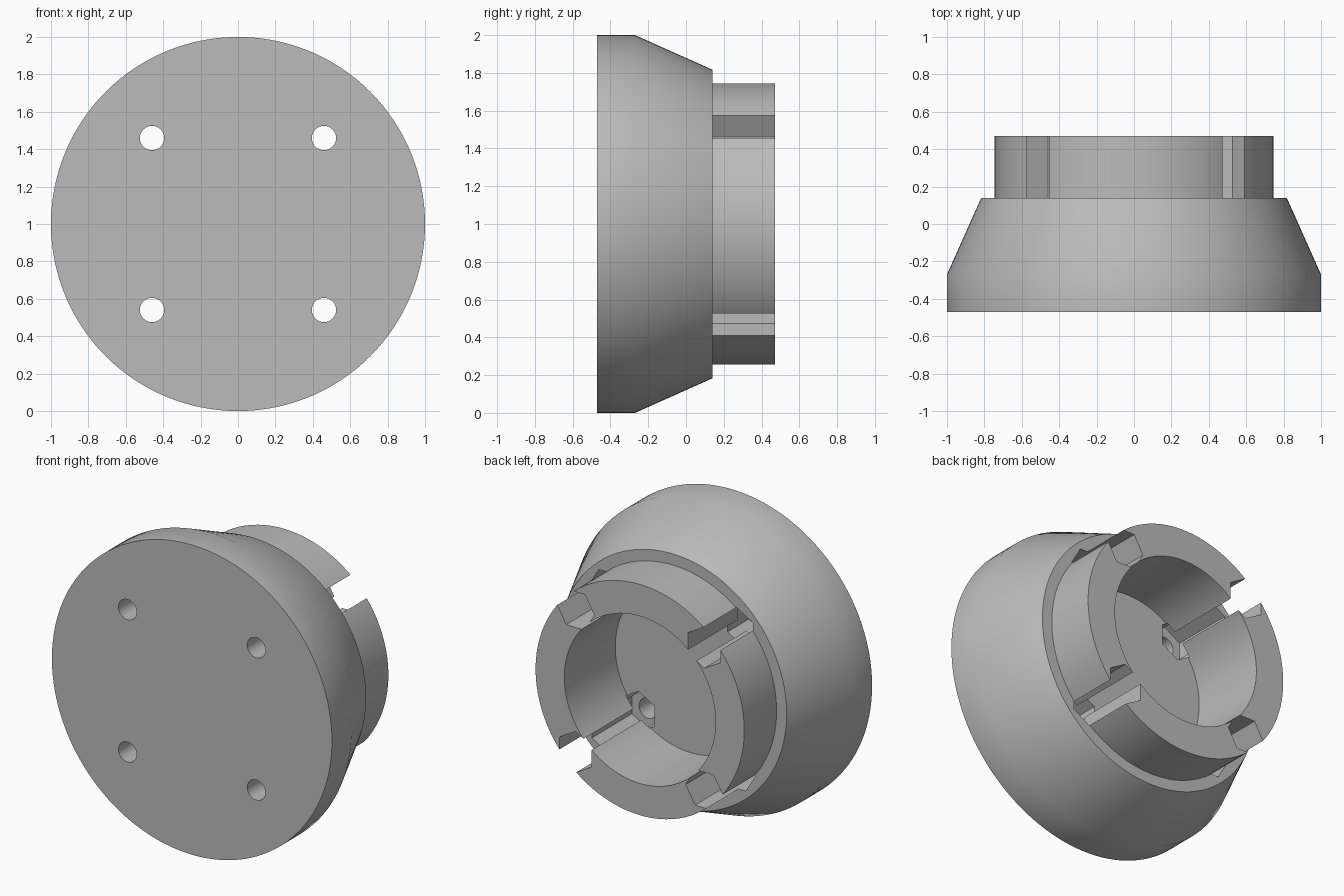
import bpy, bmesh, math
from mathutils import Matrix, Vector

cube = bpy.data.objects.get("Cube")
if cube:
    bpy.data.objects.remove(cube, do_unlink=True)

AXIS_Z = 1.0                     # height of the central axis
FRONT, BACK, FLOOR = -0.47, 0.47, -0.05
SEGMENTS = 128

grey = bpy.data.materials.new("plain grey")
grey.use_nodes = True
colour = (0.5, 0.5, 0.5, 1)
grey.diffuse_color = colour
grey.node_tree.nodes["Principled BSDF"].inputs["Base Color"].default_value = colour


def finish(bm, name):
    bmesh.ops.recalc_face_normals(bm, faces=bm.faces)
    mesh = bpy.data.meshes.new(name)
    bm.to_mesh(mesh)
    bm.free()
    mesh.materials.append(grey)
    obj = bpy.data.objects.new(name, mesh)
    bpy.context.collection.objects.link(obj)
    return obj


def turned(name, profile):
    """Closed solid turned around the y axis from (radius, y) points."""
    bm = bmesh.new()
    rings = []
    for r, y in profile:
        angles = [2 * math.pi * i / SEGMENTS for i in range(SEGMENTS)]
        rings.append([bm.verts.new((r * math.cos(a), y, AXIS_Z + r * math.sin(a)))
                      for a in angles])
    for low, high in zip(rings, rings[1:]):
        for i in range(SEGMENTS):
            j = (i + 1) % SEGMENTS
            bm.faces.new((low[i], low[j], high[j], high[i]))
    bm.faces.new(rings[0])
    bm.faces.new(rings[-1])
    return finish(bm, name)


def prisms(name, sides, radius, reach, y0, y1):
    """Four prisms along y, one per diagonal, each a quarter turn on."""
    bm = bmesh.new()
    for k in range(4):
        turn = k * math.pi / 2
        centre = Vector((math.cos(turn + math.pi / 4), math.sin(turn + math.pi / 4))) * reach
        ends = []
        for y in (y0, y1):
            ring = []
            for i in range(sides):
                a = turn + 2 * math.pi * i / sides
                ring.append(bm.verts.new((centre.x + radius * math.cos(a), y,
                                          AXIS_Z + centre.y + radius * math.sin(a))))
            ends.append(ring)
        for i in range(sides):
            j = (i + 1) % sides
            bm.faces.new((ends[0][i], ends[0][j], ends[1][j], ends[1][i]))
        bm.faces.new(ends[0])
        bm.faces.new(ends[1])
    return finish(bm, name)


# Flange with tapered back and rear collar
body = turned("mounting_flange", [(1.0, FRONT), (1.0, -0.27), (0.817, 0.14),
                                  (0.745, 0.14), (0.745, BACK)])

# Bore, screw holes, nut channels and nut recesses in the bore floor
cutters = [
    turned("bore_cutter", [(0.54, FLOOR), (0.54, 0.6)]),
    prisms("nut_channel_cutter", 6, 0.133, 0.65, -0.27, 0.6),
    prisms("nut_recess_cutter", 6, 0.131, 0.53, -0.268, FLOOR + 0.01),
    prisms("screw_hole_cutter", 32, 0.065, 0.65, -0.6, -0.2),
]
for cutter in cutters:
    cutter.hide_render = True
    mod = body.modifiers.new(cutter.name, 'BOOLEAN')
    mod.operation = 'DIFFERENCE'
    mod.solver = 'EXACT'
    mod.object = cutter

# Bake the cuts and drop the cutters
graph = bpy.context.evaluated_depsgraph_get()
baked = bpy.data.meshes.new_from_object(body.evaluated_get(graph))
body.modifiers.clear()
body.data = baked
for cutter in cutters:
    bpy.data.objects.remove(cutter, do_unlink=True)

bpy.ops.object.select_all(action='DESELECT')
body.select_set(True)
bpy.context.view_layer.objects.active = body
bpy.ops.object.shade_smooth_by_angle(angle=math.radians(30))
